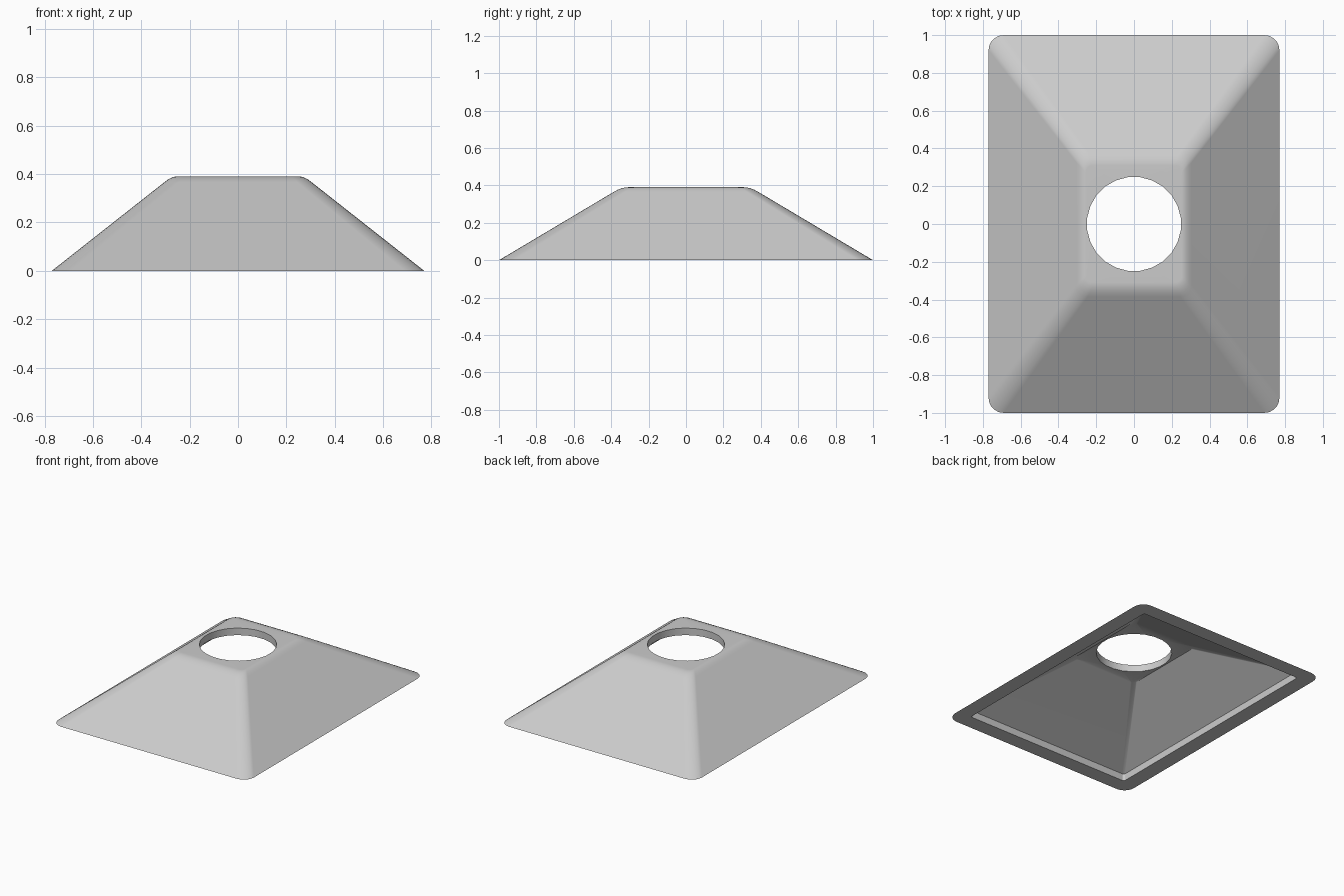
import bpy, bmesh
from math import cos, sin, pi

cube = bpy.data.objects.get("Cube")
if cube:
    bpy.data.objects.remove(cube, do_unlink=True)

ARC = 6  # points per rounded corner
STEP = pi / 2 / (ARC - 1)


def rounded_rect(bm, hx, hy, r, z):
    """Ring of vertices along a rounded rectangle."""
    ring = []
    for q, (sx, sy) in enumerate(((1, 1), (-1, 1), (-1, -1), (1, -1))):
        for j in range(ARC):
            a = q * pi / 2 + j * STEP
            ring.append(bm.verts.new((sx * (hx - r) + r * cos(a),
                                      sy * (hy - r) + r * sin(a), z)))
    return ring


def circle(bm, r, z):
    """Ring of the same count along a circle."""
    n = 4 * ARC
    return [bm.verts.new((r * cos((i + 0.5) * 2 * pi / n),
                          r * sin((i + 0.5) * 2 * pi / n), z)) for i in range(n)]


def blend(a, b, c, t):
    """Quadratic curve for the softened top edge."""
    return (1 - t) ** 2 * a + 2 * t * (1 - t) * b + t * t * c


HOLE, TOP, UNDER = 0.25, 0.39, 0.34
bm = bmesh.new()

# Outer slope, softened top edge
rings = [rounded_rect(bm, 0.77, 1.0, 0.08, 0)]
for k in range(5):
    t = k / 4
    rings.append(rounded_rect(bm, blend(0.305, 0.275, 0.255, t),
                              blend(0.385, 0.345, 0.31, t),
                              0.06 - 0.02 * t, blend(0.366, TOP, TOP, t)))

# Round opening through the top
rings += [circle(bm, HOLE, TOP), circle(bm, HOLE, UNDER)]

# Hollow underside, short inner wall and flat bottom rim
rings += [rounded_rect(bm, 0.26, 0.31, 0.03, UNDER),
          rounded_rect(bm, 0.66, 0.89, 0.015, 0.05),
          rounded_rect(bm, 0.66, 0.89, 0.015, 0)]

for a, b in zip(rings, rings[1:] + rings[:1]):
    for i in range(len(a)):
        j = (i + 1) % len(a)
        bm.faces.new((a[i], a[j], b[j], b[i]))
bmesh.ops.recalc_face_normals(bm, faces=bm.faces)

mesh = bpy.data.meshes.new("hollow_cover")
bm.to_mesh(mesh)
bm.free()
cover = bpy.data.objects.new("hollow_cover", mesh)
bpy.context.collection.objects.link(cover)

# Plain grey finish
grey = bpy.data.materials.new("light_grey")
grey.use_nodes = True
grey.diffuse_color = (0.6, 0.6, 0.6, 1)
grey.node_tree.nodes["Principled BSDF"].inputs["Base Color"].default_value = (0.6, 0.6, 0.6, 1)
mesh.materials.append(grey)

# Smooth corners, crisp rims
bpy.ops.object.select_all(action='DESELECT')
cover.select_set(True)
bpy.context.view_layer.objects.active = cover
bpy.ops.object.shade_smooth_by_angle(angle=pi / 6)
weighted = cover.modifiers.new("flat_sides", 'WEIGHTED_NORMAL')
weighted.keep_sharp = True
